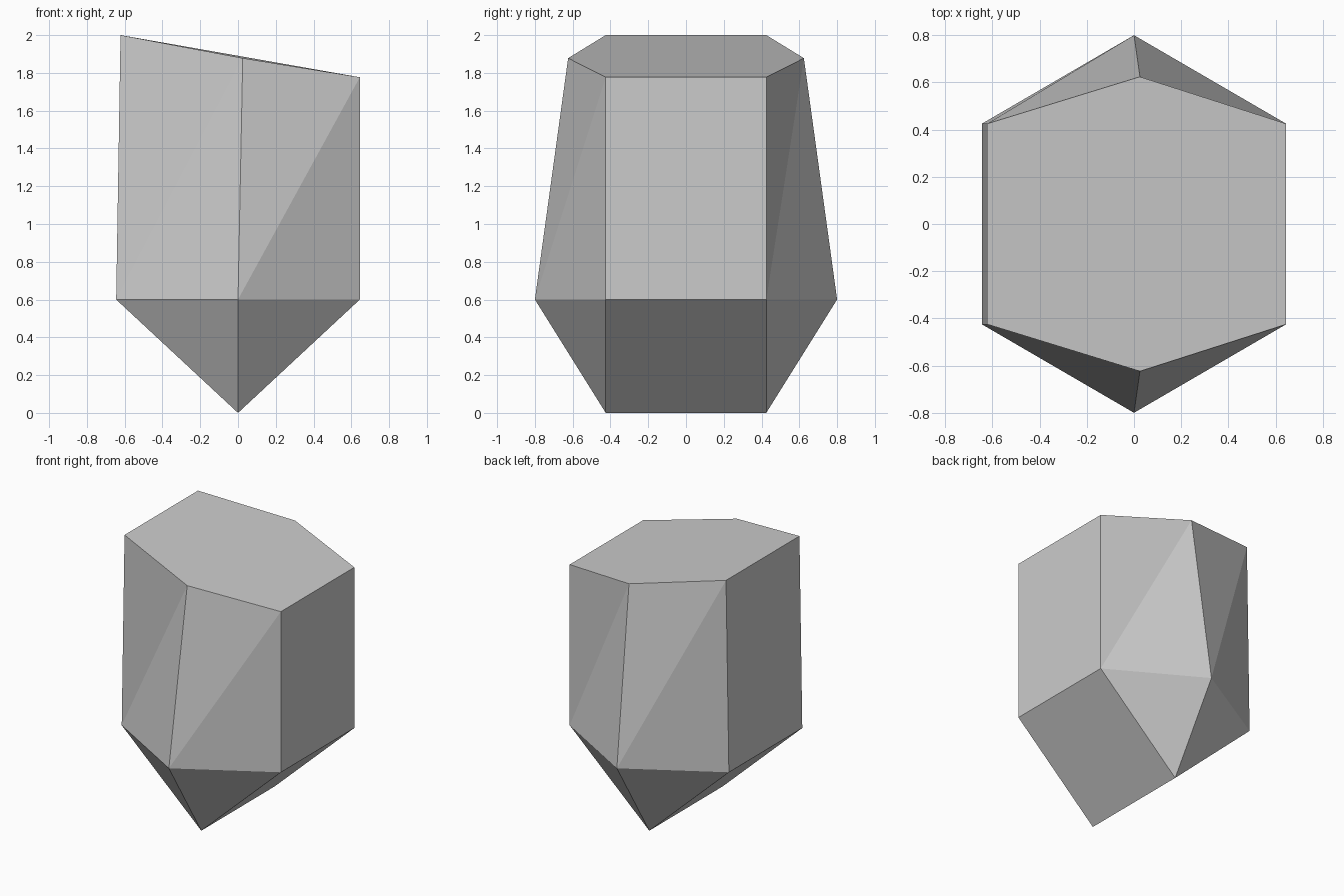
import bpy
import bmesh

cube = bpy.data.objects.get("Cube")
if cube:
    bpy.data.objects.remove(cube, do_unlink=True)

# Plain grey stone
stone = bpy.data.materials.new("stone_grey")
stone.use_nodes = True
colour = (0.6, 0.6, 0.6, 1)
stone.diffuse_color = colour
stone.node_tree.nodes["Principled BSDF"].inputs["Base Color"].default_value = colour

DEPTH = 0.425  # half length of the straight sides and of the bottom ridge


def ring(bm, left, middle, right, point):
    """Six corners, anticlockwise from the front left; each of left, middle
    and right is an (x, z) pair, and point is the depth of the middle corners."""
    front = [(left, DEPTH), (middle, point), (right, DEPTH)]
    corners = [(x, -y, z) for (x, z), y in front]
    corners += [(x, y, z) for (x, z), y in reversed(front)]
    return [bm.verts.new(c) for c in corners]


bm = bmesh.new()

# Waist and slanted top
waist = ring(bm, (-0.645, 0.6), (0, 0.6), (0.645, 0.6), 0.8)
top = ring(bm, (-0.622, 2), (0.025, 1.878), (0.645, 1.777), 0.624)
bm.faces.new(top)

# Side walls, with the twisted ones split along the rising diagonal
for i in range(6):
    j = (i + 1) % 6
    bm.faces.new((waist[i], waist[j], top[j]))
    bm.faces.new((waist[i], top[j], top[i]))

# Wedge below, narrowing to a ridge
front_tip = bm.verts.new((0, -DEPTH, 0))
back_tip = bm.verts.new((0, DEPTH, 0))
for i, tip in ((0, front_tip), (1, front_tip), (3, back_tip), (4, back_tip)):
    bm.faces.new((waist[i + 1], waist[i], tip))
bm.faces.new((waist[3], waist[2], front_tip, back_tip))
bm.faces.new((waist[0], waist[5], back_tip, front_tip))

# Merge the flat side triangles back into single faces
bmesh.ops.dissolve_limit(bm, angle_limit=0.002, verts=bm.verts, edges=bm.edges)
bmesh.ops.recalc_face_normals(bm, faces=bm.faces)

mesh = bpy.data.meshes.new("faceted_stone")
bm.to_mesh(mesh)
bm.free()
mesh.materials.append(stone)
bpy.context.collection.objects.link(bpy.data.objects.new("faceted_stone", mesh))
